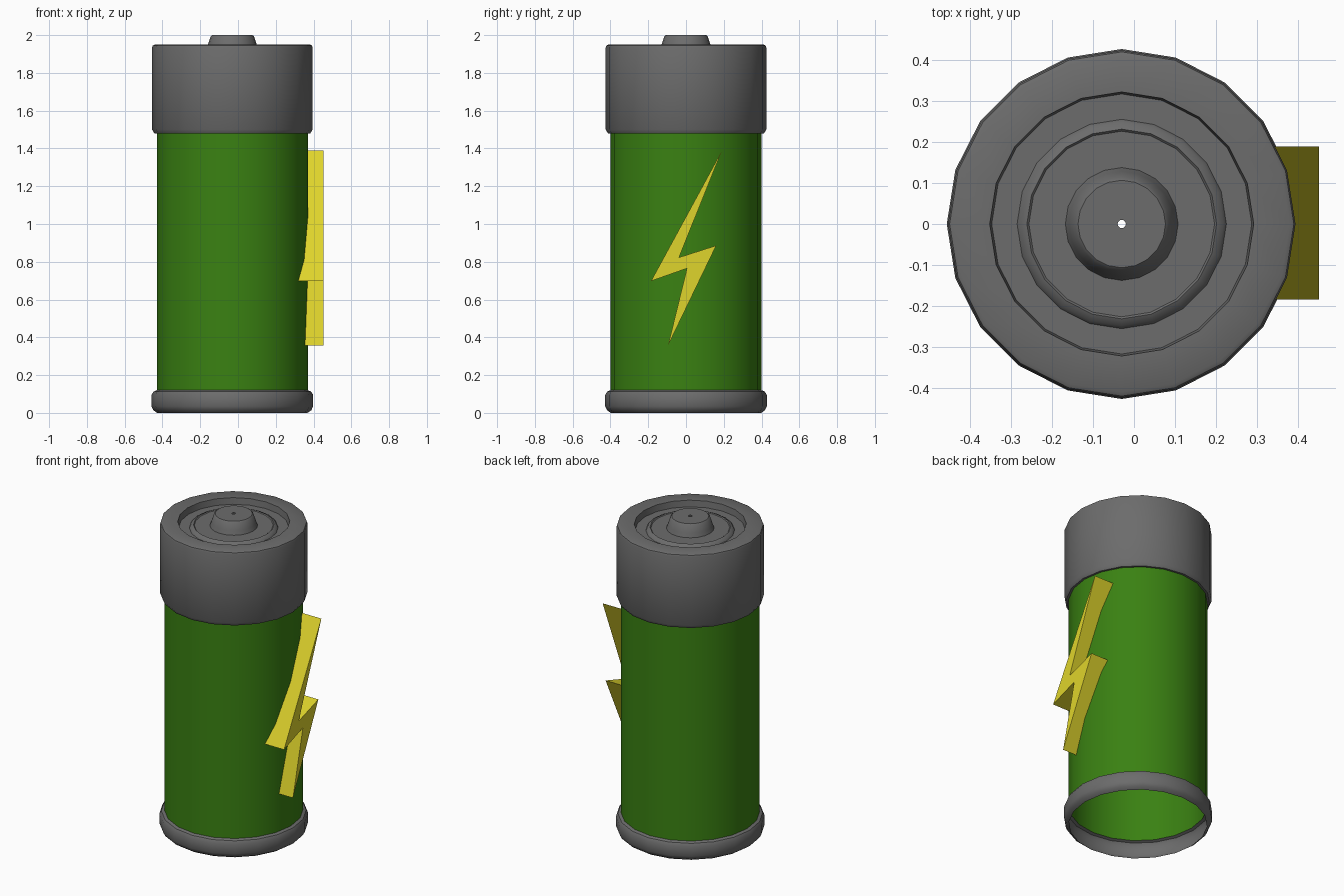
import bpy, bmesh, math

cube = bpy.data.objects.get("Cube")
if cube:
    bpy.data.objects.remove(cube, do_unlink=True)

AXIS_X = -0.03
SIDES = 20


def material(name, color):
    m = bpy.data.materials.new(name)
    m.use_nodes = True
    m.diffuse_color = (*color, 1)
    m.node_tree.nodes["Principled BSDF"].inputs["Base Color"].default_value = (*color, 1)
    return m


def finish(name, bm, mat, smooth):
    mesh = bpy.data.meshes.new(name)
    bmesh.ops.recalc_face_normals(bm, faces=bm.faces)
    bm.to_mesh(mesh)
    bm.free()
    mesh.materials.append(mat)
    ob = bpy.data.objects.new(name, mesh)
    bpy.context.collection.objects.link(ob)
    if smooth:
        bpy.ops.object.select_all(action="DESELECT")
        ob.select_set(True)
        bpy.context.view_layer.objects.active = ob
        bpy.ops.object.shade_smooth_by_angle(angle=math.radians(35))
    return ob


def lathe(name, profile, mat):
    """Open shell of revolution from (radius, z) points."""
    bm = bmesh.new()
    rings = []
    for r, z in profile:
        rings.append([bm.verts.new((AXIS_X + r * math.cos(math.tau * i / SIDES),
                                    r * math.sin(math.tau * i / SIDES), z))
                      for i in range(SIDES)])
    for a, b in zip(rings, rings[1:]):
        for i in range(SIDES):
            j = (i + 1) % SIDES
            bm.faces.new((a[i], a[j], b[j], b[i]))
    return finish(name, bm, mat, True)


grey = material("metal grey", (0.15, 0.15, 0.15))
green = material("body green", (0.042, 0.22, 0.006))
yellow = material("bolt yellow", (0.74, 0.66, 0.025))

# Hollow body tube, open underneath
lathe("body_tube", [(0.4, 0.12), (0.4, 1.48)], green)

# Bulging bottom rim, also open
lathe("bottom_rim", [(0.4, 0.12), (0.417, 0.113), (0.428, 0.095),
                     (0.428, 0.035), (0.418, 0.014), (0.398, 0)], grey)

# Top cap with recessed, stepped end and a terminal with a pinhole
lathe("top_cap", [(0.4, 1.48), (0.413, 1.48), (0.425, 1.5), (0.425, 1.935),
                  (0.421, 1.945), (0.411, 1.95), (0.323, 1.95), (0.318, 1.91),
                  (0.256, 1.91), (0.249, 1.922), (0.232, 1.93), (0.227, 1.925),
                  (0.138, 1.925), (0.129, 1.95), (0.115, 1.993),
                  (0.107, 2), (0.01, 2)], grey)

# Lightning bolt prism on the +x side
outline = [(0.19, 1.388), (-0.037, 0.823), (0.16, 0.886), (-0.095, 0.357),
           (0.005, 0.765), (-0.185, 0.698)]
outline = [outline[i] for i in (0, 5, 4, 3, 2, 1)]
bm = bmesh.new()
base = bm.faces.new([bm.verts.new((0.3, y, z)) for y, z in outline])
ext = bmesh.ops.extrude_face_region(bm, geom=[base], use_keep_orig=True)
bmesh.ops.translate(bm, vec=(0.153, 0, 0),
                    verts=[g for g in ext["geom"] if isinstance(g, bmesh.types.BMVert)])
finish("lightning_bolt", bm, yellow, False)
